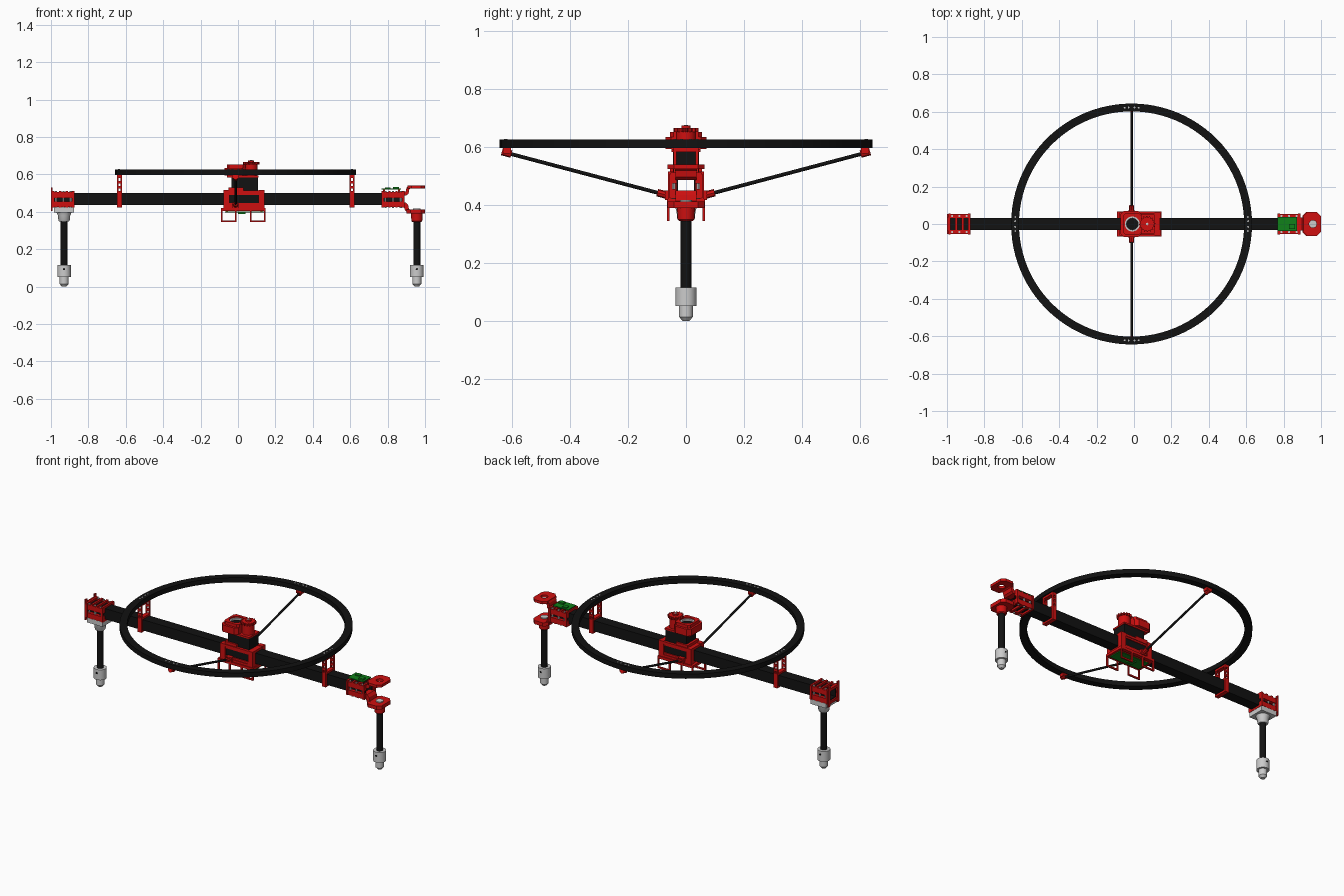
import bpy, bmesh
from math import pi, cos, sin
from mathutils import Vector, Matrix

if "Cube" in bpy.data.objects:
    bpy.data.objects.remove(bpy.data.objects["Cube"])


def material(name, rgb):
    m = bpy.data.materials.new(name)
    m.diffuse_color = (*rgb, 1)
    m.use_nodes = True
    m.node_tree.nodes["Principled BSDF"].inputs["Base Color"].default_value = m.diffuse_color
    return m


RED = material("red_plastic", (0.62, 0.005, 0.005))
BLACK = material("black_carbon", (0.006, 0.006, 0.006))
GREEN = material("green_board", (0.005, 0.22, 0.01))


def finish(bm, name, mat=None, smooth=False):
    bmesh.ops.recalc_face_normals(bm, faces=bm.faces)
    me = bpy.data.meshes.new(name)
    bm.to_mesh(me)
    bm.free()
    ob = bpy.data.objects.new(name, me)
    bpy.context.collection.objects.link(ob)
    if mat:
        me.materials.append(mat)
    if smooth:
        bpy.ops.object.select_all(action='DESELECT')
        ob.select_set(True)
        bpy.context.view_layer.objects.active = ob
        bpy.ops.object.shade_smooth_by_angle(angle=0.6)
    return ob


def boxes(name, items, mat=None):
    """One object from boxes given as x0, x1, y0, y1, z0, z1."""
    bm = bmesh.new()
    for x0, x1, y0, y1, z0, z1 in items:
        mtx = Matrix.Translation(((x0 + x1) / 2, (y0 + y1) / 2, (z0 + z1) / 2)) \
            @ Matrix.Diagonal((x1 - x0, y1 - y0, z1 - z0, 1))
        bmesh.ops.create_cube(bm, size=1, matrix=mtx)
    return finish(bm, name, mat)


def lathe(name, x, profile, mat=None, n=32, closed=False, y=0):
    """Spin (radius, z) points round a vertical axis at x, y."""
    bm = bmesh.new()
    rings = [[bm.verts.new((x + r * cos(2 * pi * i / n), y + r * sin(2 * pi * i / n), z))
              for i in range(n)] for r, z in profile]
    pairs = list(zip(rings, rings[1:]))
    if closed:
        pairs.append((rings[-1], rings[0]))
    else:
        bm.faces.new(rings[0])
        bm.faces.new(rings[-1])
    for a, b in pairs:
        for i in range(n):
            j = (i + 1) % n
            bm.faces.new((a[i], a[j], b[j], b[i]))
    return finish(bm, name, mat, True)


def prism(name, pts, depth, mat):
    """Extrude a polygon of 3D points along the depth vector."""
    bm = bmesh.new()
    f = bm.faces.new([bm.verts.new(p) for p in pts])
    new = bmesh.ops.extrude_face_region(bm, geom=[f])["geom"]
    bmesh.ops.translate(bm, vec=depth, verts=[v for v in new if isinstance(v, bmesh.types.BMVert)])
    return finish(bm, name, mat)


def rod(name, a, b, r, mat, n=16):
    a, b = Vector(a), Vector(b)
    bm = bmesh.new()
    mtx = Matrix.Translation((a + b) / 2) @ (b - a).to_track_quat('Z', 'X').to_matrix().to_4x4()
    bmesh.ops.create_cone(bm, cap_ends=True, segments=n, radius1=r, radius2=r,
                          depth=(b - a).length, matrix=mtx)
    return finish(bm, name, mat, n > 8)


def chamfered(x0, x1, y, c, z):
    return [(x0 + c, -y, z), (x1 - c, -y, z), (x1, -y + c, z), (x1, y - c, z),
            (x1 - c, y, z), (x0 + c, y, z), (x0, y - c, z), (x0, -y + c, z)]


def bore(ob, x, r, z0, z1):
    cut = lathe(ob.name + "_cutter", x, [(r, z0), (r, z1)])
    cut.hide_render = True
    cut.hide_viewport = True
    m = ob.modifiers.new("bore", 'BOOLEAN')
    m.operation, m.object, m.solver = 'DIFFERENCE', cut, 'EXACT'


# hollow square main beam
boxes("main_beam", [(-0.99, 0.885, s * 0.032, s * 0.028, 0.435, 0.50) for s in (-1, 1)]
      + [(-0.99, 0.885, -0.032, 0.032, z, z + 0.004) for z in (0.435, 0.496)], BLACK)

# large guard ring and its joint bolts
CX = -0.013
lathe("guard_ring", CX, [(0.602, 0.597), (0.644, 0.597), (0.644, 0.626), (0.602, 0.626)],
      BLACK, 96, True)
for k in range(4):
    for d in (-0.06, -0.025, 0.025, 0.06):
        t = k * pi / 2 + d
        lathe("ring_bolt", CX + 0.623 * cos(t), [(0.005, 0.62), (0.005, 0.6275)], None, 8,
              y=0.623 * sin(t))

# ladder-shaped ring supports wrapped round the beam
for x in (-0.634, 0.610):
    parts = []
    for s in (-1, 1):
        ya, yb = s * 0.033, s * 0.044
        parts += [(x - 0.013, x - 0.006, ya, yb, 0.43, 0.598), (x + 0.006, x + 0.013, ya, yb, 0.43, 0.598)]
        parts += [(x - 0.006, x + 0.006, ya, yb, z, z + h)
                  for z, h in ((0.43, 0.08), (0.525, 0.012), (0.552, 0.012), (0.58, 0.018))]
    parts += [(x - 0.013, x + 0.013, -0.044, 0.044, z, z + h)
              for z, h in ((0.424, 0.011), (0.50, 0.011), (0.585, 0.012))]
    boxes("ring_support", parts, RED)

# diagonal struts with end fittings
for s in (-1, 1):
    a, b = Vector((CX, s * 0.07, 0.435)), Vector((CX, s * 0.63, 0.583))
    d = (b - a).normalized()
    rod("strut", a, b, 0.0065, BLACK)
    rod("strut_inner_fitting", a - d * 0.01, a + d * 0.03, 0.013, RED, 8)
    rod("strut_outer_fitting", b - d * 0.028, b + d * 0.006, 0.013, RED, 8)
    boxes("strut_lug", [(CX - 0.018, CX + 0.018, s * 0.05, s * 0.072, 0.418, 0.45),
                        (CX - 0.018, CX + 0.018, s * 0.605, s * 0.632, 0.578, 0.598)], RED)


# slotted clamps at the beam ends
def end_clamp(name, x0, x1):
    parts = []
    for s in (-1, 1):
        for z0, z1 in ((0.474, 0.505), (0.425, 0.455)):
            parts.append((x0, x1, s * 0.033, s * 0.053, z0, z1))
    n = 4
    for i in range(n):
        x = x0 + (x1 - x0 - 0.012) * i / (n - 1)
        parts += [(x, x + 0.012, -0.053, 0.053, z, z + 0.012) for z in (0.422, 0.50)]
        parts += [(x, x + 0.012, s * 0.046, s * 0.057, 0.425, 0.508) for s in (-1, 1) if i % 3 == 0]
    boxes(name, parts, RED)
    for i in range(3):
        x = x0 + (x1 - x0) * (i + 0.5) / 3
        for s in (-1, 1):
            rod("clamp_bolt", (x, s * 0.043, 0.42), (x, s * 0.043, 0.51), 0.006, None, 8)


end_clamp("left_clamp", -0.992, -0.875)
end_clamp("right_clamp", 0.768, 0.89)
boxes("left_end_plate", [(-1, -0.992, s * 0.034, s * 0.053, 0.405, 0.53) for s in (-1, 1)]
      + [(-1, -0.992, -0.053, 0.053, z, z + 0.016) for z in (0.42, 0.497)], RED)


# legs and stepped grey feet
for side, x in (("left", -0.93), ("right", 0.956)):
    lathe(side + "_leg", x, [(0.0185, 0.10), (0.0185, 0.37)], BLACK)
    lathe(side + "_foot", x, [(0.012, 0), (0.024, 0.014), (0.024, 0.052), (0.036, 0.052),
                              (0.036, 0.115), (0.019, 0.115)])
    rod(side + "_foot_screw", (x, -0.037, 0.093), (x, 0.037, 0.093), 0.006, BLACK, 10)

# left leg flange and socket
boxes("left_leg_flange", [(-0.983, -0.877, -0.053, 0.053, 0.395, 0.424)])
lathe("left_leg_socket", -0.93, [(0.026, 0.347), (0.03, 0.352), (0.033, 0.38), (0.04, 0.396)])

# right leg yoke: two curved arms ending in bored plates
Y = 0.036
prism("yoke_upper_arm", [(x, -Y, z) for x, z in ((0.865, 0.487), (0.9, 0.487), (0.912, 0.497),
      (0.916, 0.52), (0.925, 0.526), (0.925, 0.54), (0.907, 0.537), (0.9, 0.525), (0.897, 0.508),
      (0.865, 0.503))], (0, 2 * Y, 0), RED)
prism("yoke_lower_arm", [(x, -Y, z) for x, z in ((0.865, 0.45), (0.897, 0.45), (0.91, 0.435),
      (0.914, 0.414), (0.925, 0.41), (0.925, 0.396), (0.905, 0.398), (0.893, 0.408), (0.887, 0.425),
      (0.865, 0.43))], (0, 2 * Y, 0), RED)
p = prism("yoke_upper_plate", chamfered(0.905, 1.0, 0.064, 0.022, 0.524), (0, 0, 0.016), RED)
bore(p, 0.956, 0.02, 0.5, 0.56)
prism("yoke_lower_plate", chamfered(0.9, 1.0, 0.064, 0.022, 0.39), (0, 0, 0.022), RED)
lathe("right_leg_socket", 0.956, [(0.024, 0.345), (0.029, 0.35), (0.031, 0.392)], RED)
lathe("right_leg_bearing", 0.956, [(0.021, 0.41), (0.021, 0.418)])

# controller board on the right clamp
boxes("end_board", [(0.768, 0.872, -0.038, 0.038, 0.518, 0.523),
                    (0.83, 0.862, -0.026, 0.0, 0.523, 0.532),
                    (0.785, 0.815, 0.005, 0.03, 0.523, 0.529)], GREEN)
boxes("end_board_posts", [(x, x + 0.01, y, y + 0.01, 0.50, 0.518)
                          for x in (0.775, 0.855) for y in (-0.036, 0.026)], RED)

# central clamp: plates above and below the beam joined by corner posts
boxes("hub_clamp", [(-0.075, 0.14, -0.06, 0.06, 0.50, 0.514), (-0.075, 0.14, -0.06, 0.06, 0.42, 0.434)]
      + [(x, x + 0.032, s * 0.033, s * 0.062, 0.42, 0.516) for x in (-0.077, 0.11) for s in (-1, 1)]
      + [(-0.045, 0.11, s * 0.04, s * 0.056, z, z + 0.014) for s in (-1, 1) for z in (0.432, 0.49)], RED)
boxes("hub_clamp_core", [(-0.045, 0.11, s * 0.033, s * 0.05, 0.435, 0.50) for s in (-1, 1)], BLACK)

# motor and gearbox housing
boxes("motor_housing", [(-0.035, 0.108, -0.045, 0.045, 0.514, 0.592)], BLACK)
boxes("motor_flange", [(-0.05, 0.03, -0.055, 0.055, 0.514, 0.53), (-0.06, 0.11, -0.05, 0.05, 0.583, 0.593)], RED)

# bored bearing block on top
b = prism("bearing_block", chamfered(-0.072, 0.04, 0.07, 0.018, 0.593), (0, 0, 0.042), RED)
bore(b, -0.009, 0.04, 0.56, 0.7)
c = prism("bearing_cap", chamfered(-0.06, 0.04, 0.056, 0.012, 0.635), (0, 0, 0.018), RED)
bore(c, -0.009, 0.04, 0.56, 0.7)
lathe("bearing_ring", -0.009, [(0.031, 0.60), (0.04, 0.60), (0.04, 0.645), (0.031, 0.645)], None, 32, True)
lathe("bearing_shaft", -0.009, [(0.031, 0.592), (0.031, 0.635)], BLACK)

# drive gear beside the block
lathe("gear_drum", 0.07, [(0.034, 0.593), (0.034, 0.655)], RED)
N = 16
prism("drive_gear", [(0.07 + (0.044 if i % 4 < 2 else 0.036) * cos(2 * pi * i / (4 * N)),
                      (0.044 if i % 4 < 2 else 0.036) * sin(2 * pi * i / (4 * N)), 0.652)
                     for i in range(4 * N)], (0, 0, 0.014), RED)
lathe("gear_hub", 0.07, [(0.016, 0.664), (0.016, 0.674)], RED, 24)
lathe("gear_shaft", 0.07, [(0.007, 0.67), (0.007, 0.676)], None, 16)

# tray, skid loops and board under the hub
boxes("under_tray", [(-0.092, 0.147, s * 0.045, s * 0.066, 0.405, 0.421) for s in (-1, 1)]
      + [(x, x + 0.022, -0.06, 0.06, 0.405, 0.421) for x in (-0.092, 0.125)], RED)
boxes("skid_loops", [q for x0, x1 in ((-0.092, -0.008), (0.063, 0.147)) for y in (-0.066, 0.057)
                     for q in ((x0, x0 + 0.009, y, y + 0.009, 0.345, 0.41),
                               (x1 - 0.009, x1, y, y + 0.009, 0.345, 0.41),
                               (x0, x1, y, y + 0.009, 0.345, 0.354))], RED)
boxes("under_board", [(-0.07, 0.138, -0.042, 0.042, 0.395, 0.401), (0.0, 0.04, -0.02, 0.02, 0.388, 0.395)], GREEN)
boxes("under_board_posts", [(x, x + 0.012, y, y + 0.012, 0.401, 0.42)
                            for x in (-0.065, 0.12) for y in (-0.04, 0.028)], RED)
